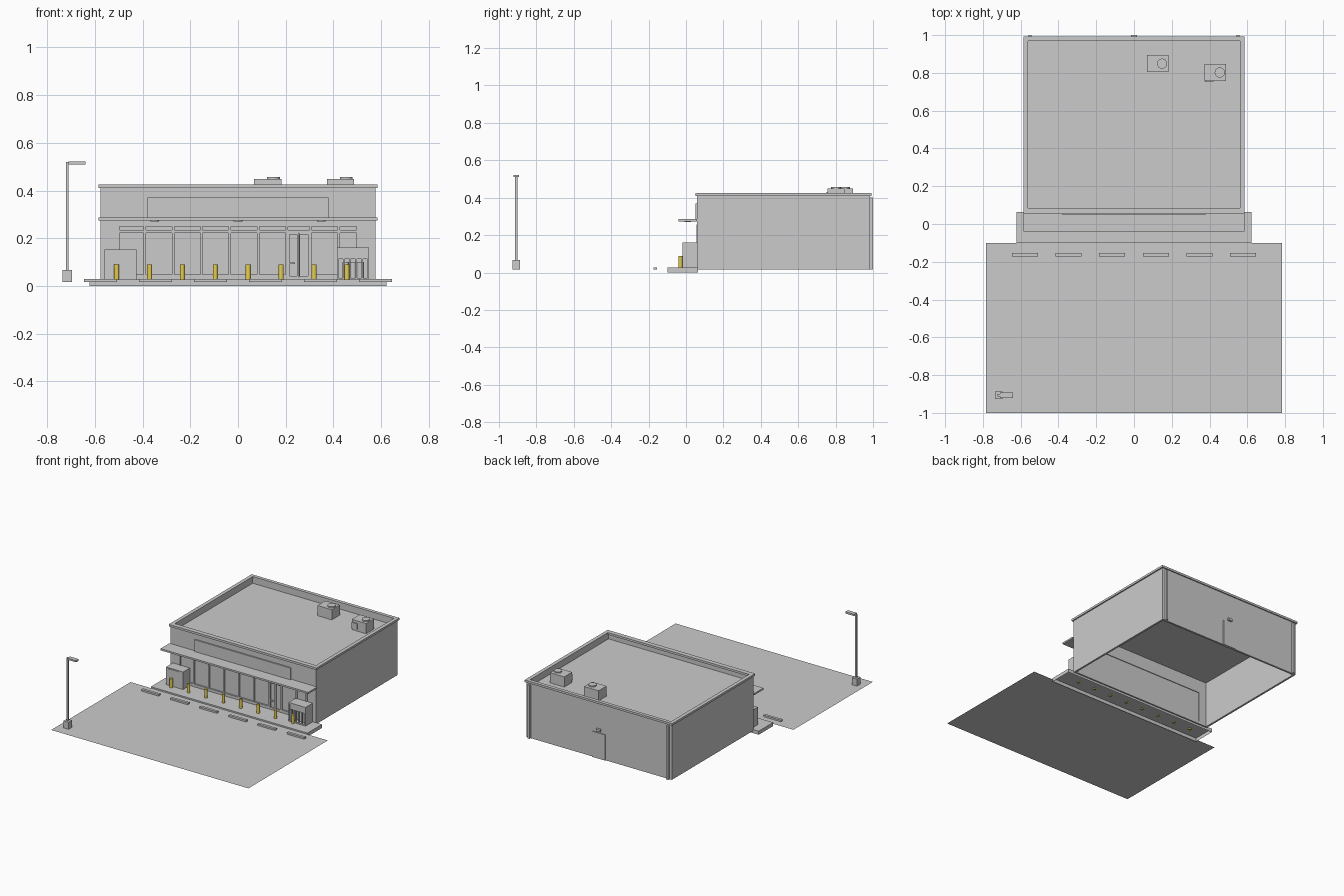
import bpy, bmesh, math

def material(name, color):
    m = bpy.data.materials.new(name)
    m.diffuse_color = color
    return m

yellow = material("yellow_paint", (0.8, 0.62, 0.08, 1))
pale = material("pale_trim", (0.85, 0.85, 0.85, 1))

def mesh_object(name, bm, mat=None):
    me = bpy.data.meshes.new(name)
    bm.to_mesh(me)
    bm.free()
    if mat:
        me.materials.append(mat)
    ob = bpy.data.objects.new(name, me)
    bpy.context.collection.objects.link(ob)
    return ob

def box(name, x0, x1, y0, y1, z0, z1, mat=None, open_bottom=False):
    bm = bmesh.new()
    bmesh.ops.create_cube(bm, size=1)
    for v in bm.verts:
        v.co = (x1 if v.co.x > 0 else x0, y1 if v.co.y > 0 else y0, z1 if v.co.z > 0 else z0)
    if open_bottom:
        bm.normal_update()
        down = [f for f in bm.faces if f.normal.z < -0.5]
        bmesh.ops.delete(bm, geom=down, context='FACES_ONLY')
    return mesh_object(name, bm, mat)

def cylinder(name, x, y, z0, z1, r, sides=16, mat=None):
    bm = bmesh.new()
    bmesh.ops.create_cone(bm, cap_ends=True, segments=sides, radius1=r, radius2=r, depth=z1 - z0)
    bmesh.ops.translate(bm, verts=bm.verts, vec=(x, y, (z0 + z1) / 2))
    return mesh_object(name, bm, mat)

def plane(name, x0, x1, y0, y1, z, mat=None):
    bm = bmesh.new()
    bm.faces.new([bm.verts.new(p) for p in
                  ((x0, y0, z), (x1, y0, z), (x1, y1, z), (x0, y1, z))])
    return mesh_object(name, bm, mat)

G = 0.016            # lot level
W, F, B = 0.577, 0.06, 0.985   # half width, front and back of the building
T = 0.014            # wall thickness
ROOF, TOP = 0.375, 0.412

# Parking lot, stripes and wheel stops
plane("parking_lot", -0.783, 0.783, -1.0, -0.1, G)
for i in range(-3, 4):
    x = i * 0.231
    plane("parking_stripe", x - 0.005, x + 0.005, -0.53, -0.122, G + 0.003, pale)
for i in range(6):
    x = (i - 2.5) * 0.231
    box("wheel_stop", x - 0.069, x + 0.069, -0.173, -0.154, G, 0.028)

# Raised sidewalk
box("sidewalk", -0.622, 0.622, -0.1, 0.064, 0, 0.026, open_bottom=True)

# Walls, with a storefront opening in the front
for s in (-1, 1):
    box("side_wall", *sorted((s * W, s * (W - T))), F, B, G, TOP)
    box("front_wall_end", *sorted((s * 0.503, s * (W - T))), F, F + T, G, 0.255)
box("front_wall_upper", -W + T, W - T, F, F + T, 0.255, TOP)
box("front_wall_base", -0.503, 0.503, F, F + T, G, 0.036)
box("back_wall", -W + T, W - T, B - T, B, G, TOP)
box("roof", -W + T, W - T, F + T, B - T, ROOF - 0.025, ROOF)

# Parapet cap
C = 0.586
for s in (-1, 1):
    box("side_cap", *sorted((s * C, s * 0.56)), 0.052, 0.993, 0.41, 0.425, pale)
box("front_cap", -0.56, 0.56, 0.052, 0.085, 0.41, 0.425, pale)
box("back_cap", -0.56, 0.56, 0.968, 0.993, 0.41, 0.425, pale)

# Storefront glazing and frames
box("storefront_glass", -0.503, 0.503, 0.066, 0.069, 0.036, 0.255)
mullions = [-0.391, -0.272, -0.153, -0.034, 0.085, 0.204, 0.304, 0.423]
for x in [-0.503] + mullions + [0.503]:
    box("mullion", x - 0.005, x + 0.005, 0.056, 0.068, 0.036, 0.255)
for z0, z1 in ((0.222, 0.235), (0.248, 0.256)):
    box("transom_rail", -0.503, 0.503, 0.057, 0.068, z0, z1)
for x0, x1 in ((-0.503, 0.204), (0.304, 0.503)):
    box("sill_rail", x0, x1, 0.055, 0.068, 0.036, 0.048)

# Entrance doors
for x0, x1 in ((0.209, 0.253), (0.255, 0.299)):
    for a, b in ((x0, x0 + 0.006), (x1 - 0.006, x1)):
        box("door_stile", a, b, 0.058, 0.068, 0.038, 0.222)
    box("door_bottom_rail", x0, x1, 0.058, 0.068, 0.028, 0.042)
    box("door_top_rail", x0, x1, 0.058, 0.068, 0.215, 0.222)
box("door_pull", 0.217, 0.24, 0.052, 0.06, 0.091, 0.097)

# Canopy with downlights, and blank sign panel
box("canopy", -0.586, 0.586, -0.041, F, 0.274, 0.286, pale)
for x in (-0.35, 0, 0.35):
    cylinder("canopy_downlight", x, 0.01, 0.27, 0.274, 0.018)
box("sign_panel", -0.38, 0.38, 0.05, F, 0.286, 0.37)

# Bollards
for i in range(8):
    cylinder("bollard", -0.509 + i * 0.138, -0.03, 0.02, 0.089, 0.0105, 12, yellow)

# Ice chest
box("ice_chest", -0.56, -0.425, -0.016, F, 0.026, 0.152)
box("ice_chest_door", -0.553, -0.46, -0.019, -0.016, 0.075, 0.145)

# Gas cylinder cage with tanks inside
box("cage_top", 0.415, 0.55, -0.02, F, 0.152, 0.16)
box("cage_header", 0.42, 0.545, -0.016, F, 0.112, 0.152)
box("cage_base", 0.415, 0.55, -0.02, F, 0.026, 0.034)
box("cage_back", 0.415, 0.55, 0.05, F, 0.034, 0.152)
for x0, x1 in ((0.415, 0.422), (0.543, 0.55)):
    box("cage_side", x0, x1, -0.02, F, 0.034, 0.152)
for i in range(1, 5):
    x = 0.4185 + i * 0.0256
    box("cage_bar", x - 0.003, x + 0.003, -0.02, -0.014, 0.034, 0.115)
for x in (0.452, 0.483, 0.514):
    cylinder("gas_tank", x, 0.018, 0.034, 0.1, 0.014)

# Rooftop air units
for x, y in ((0.125, 0.849), (0.43, 0.802)):
    box("roof_unit", x - 0.057, x + 0.057, y - 0.045, y + 0.045, ROOF, 0.448)
    cylinder("roof_unit_fan", x + 0.024, y, 0.448, 0.457, 0.027)
box("roof_unit_vent", 0.376, 0.42, 0.752, 0.758, 0.39, 0.43)

# Rear door, lamp and downspouts
box("rear_door", -0.052, 0.052, B, 0.991, G, 0.2)
box("rear_lamp", -0.016, 0.016, B, 1.0, 0.214, 0.23)
for s in (-1, 1):
    x = s * 0.55
    box("downspout", x - 0.008, x + 0.008, B, 1.0, G, 0.4)

# Lot light
px, py = -0.716, -0.907
box("light_base", px - 0.02, px + 0.02, py - 0.02, py + 0.02, G, 0.066)
box("light_pole", px - 0.006, px + 0.006, py - 0.006, py + 0.006, 0.066, 0.519)
box("light_head", -0.71, -0.64, py - 0.015, py + 0.015, 0.51, 0.522)
